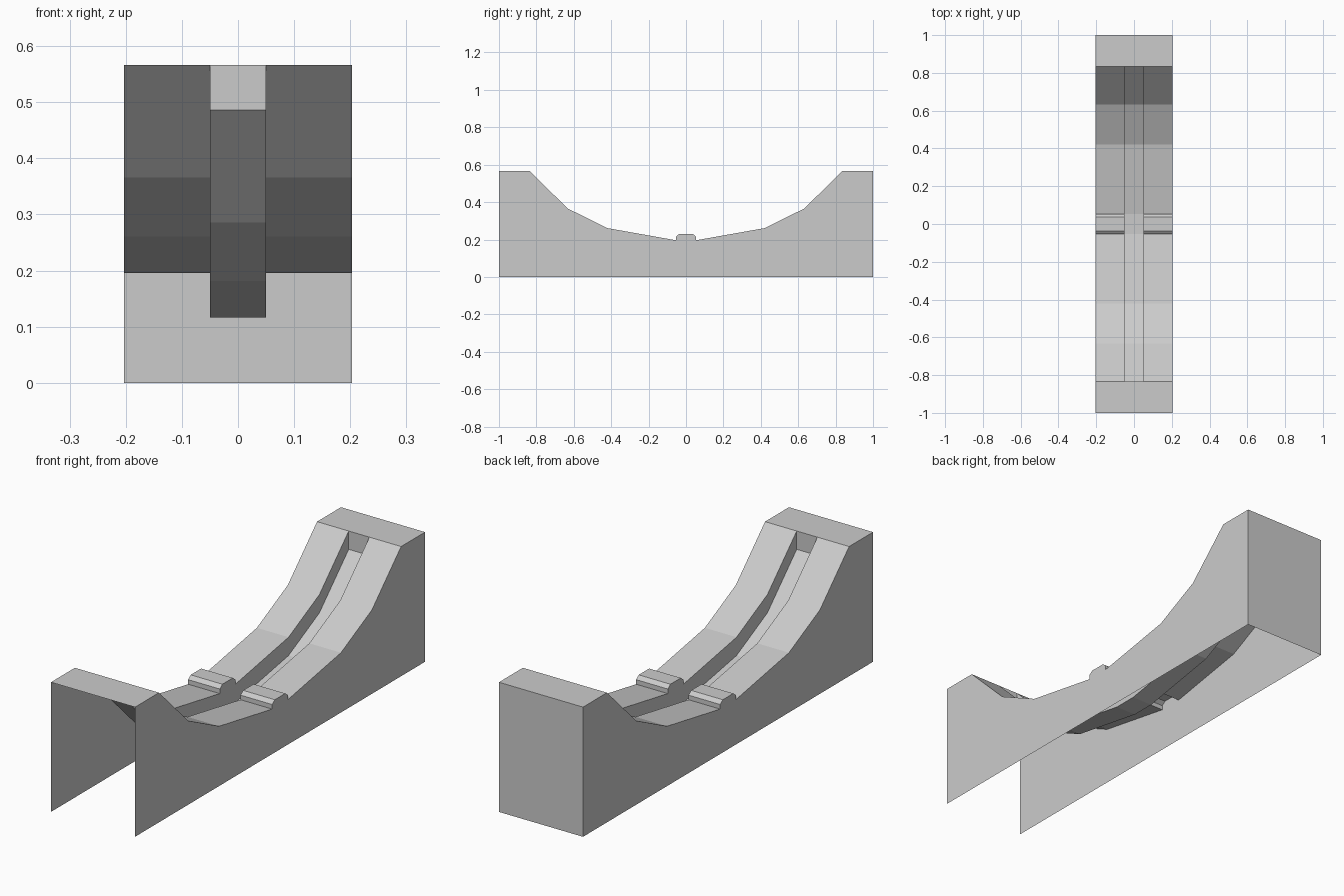
import bpy

cube = bpy.data.objects.get("Cube")
if cube:
    bpy.data.objects.remove(cube, do_unlink=True)

grey = bpy.data.materials.new("light grey")
grey.use_nodes = True
COLOUR = (0.6, 0.6, 0.6, 1)
grey.diffuse_color = COLOUR
grey.node_tree.nodes["Principled BSDF"].inputs["Base Color"].default_value = COLOUR

HALF_WIDTH, SLOT, DEPTH = 0.203, 0.05, 0.08
TOP, LOW, LIP = 0.566, 0.196, 0.835

# Profiles as (y, z): front half of the saddle and of the small ridge
slope = [(-LIP, TOP), (-0.633, 0.366), (-0.42, 0.261), (-0.054, LOW)]
ridge = [(-0.054, 0.216), (-0.036, 0.23)]


def mirrored(half):
    return half + [(-y, z) for y, z in reversed(half)]


saddle = mirrored(slope + ridge)
deck = [(-1, TOP)] + saddle + [(1, TOP)]
floor = mirrored([(y, z - DEPTH) for y, z in slope])


def make(name, verts, faces):
    mesh = bpy.data.meshes.new(name)
    mesh.from_pydata(verts, [], faces)
    mesh.materials.append(grey)
    obj = bpy.data.objects.new(name, mesh)
    bpy.context.collection.objects.link(obj)
    return obj


def strip(name, path, x0, x1):
    """Sheet swept across x along a (y, z) path, facing up for rising y."""
    verts = [(x, y, z) for y, z in path for x in (x0, x1)]
    faces = [(i, i + 1, i + 3, i + 2) for i in range(0, len(verts) - 2, 2)]
    return make(name, verts, faces)


def panel(name, outline, x, facing):
    """Flat upright sheet at x, from a (y, z) outline running clockwise."""
    verts = [(x, y, z) for y, z in outline]
    if facing > 0:
        verts.reverse()
    return make(name, verts, [tuple(range(len(verts)))])


# Left and right decks, outer walls and slot walls
for side, s in (("left", 1), ("right", -1)):
    x0, x1 = sorted((s * SLOT, s * HALF_WIDTH))
    strip(side + "_deck", deck, x0, x1)
    panel(side + "_wall", deck + [(1, 0), (-1, 0)], s * HALF_WIDTH, s)
    panel(side + "_slot_wall", saddle + floor[::-1], s * SLOT, -s)

# Sunken slot floor with its two upright ends
strip("slot_floor", [(-LIP, TOP)] + floor + [(LIP, TOP)], -SLOT, SLOT)

# Top plates joining the decks beyond the slot
strip("front_top_plate", [(-1, TOP), (-LIP, TOP)], -SLOT, SLOT)
strip("back_top_plate", [(LIP, TOP), (1, TOP)], -SLOT, SLOT)

# Closed back end; the front and the underside stay open
strip("back_wall", [(1, TOP), (1, 0)], -HALF_WIDTH, HALF_WIDTH)
